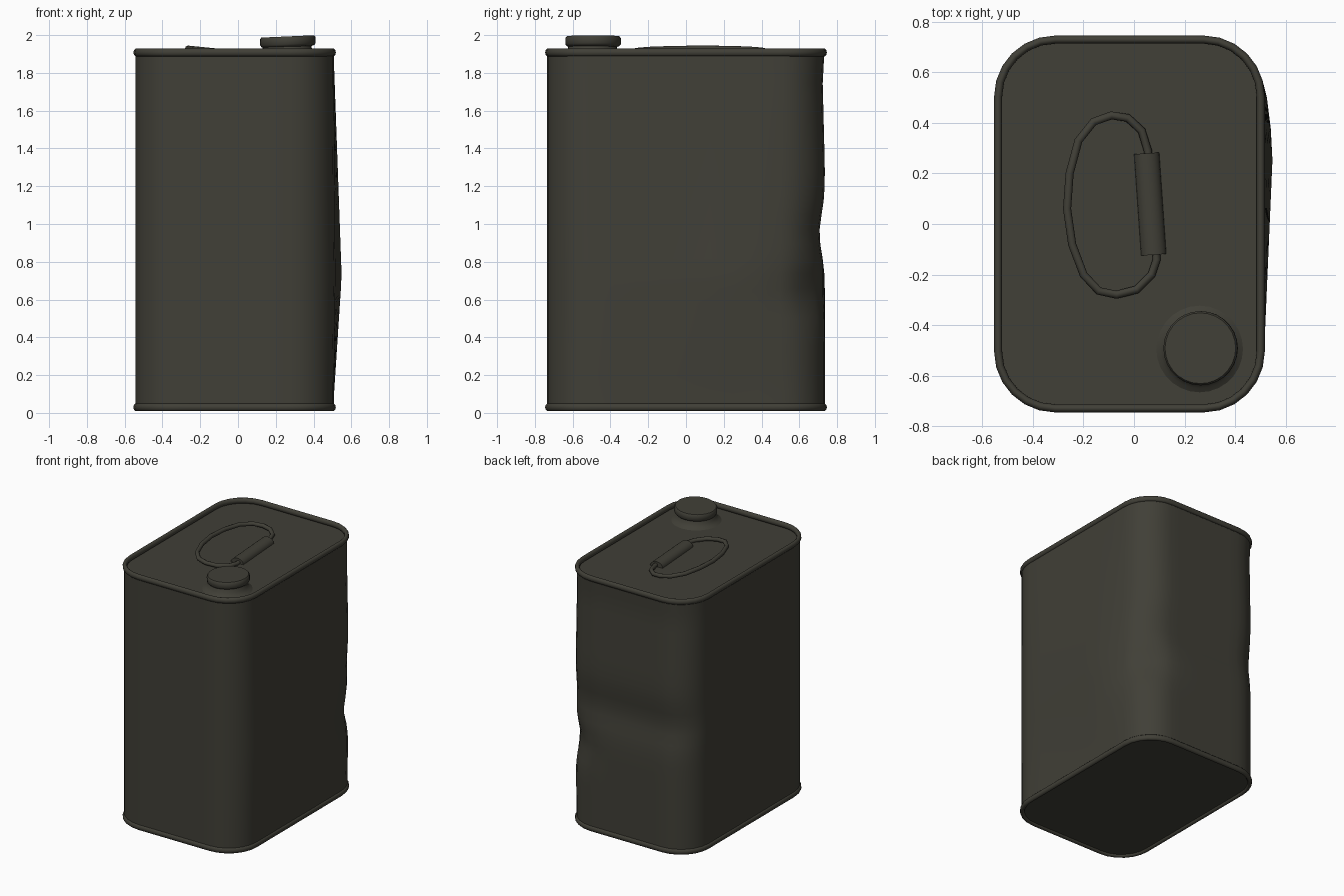
import bpy, bmesh, math
from mathutils import Vector, Matrix

cube = bpy.data.objects.get("Cube")
if cube:
    bpy.data.objects.remove(cube, do_unlink=True)

olive = bpy.data.materials.new("dark olive paint")
olive.use_nodes = True
COLOUR = (0.052, 0.050, 0.038, 1)
olive.diffuse_color = COLOUR
olive.node_tree.nodes["Principled BSDF"].inputs["Base Color"].default_value = COLOUR


def finish(bm, name, angle=40):
    bmesh.ops.recalc_face_normals(bm, faces=bm.faces)
    mesh = bpy.data.meshes.new(name)
    bm.to_mesh(mesh)
    bm.free()
    mesh.materials.append(olive)
    ob = bpy.data.objects.new(name, mesh)
    bpy.context.collection.objects.link(ob)
    bpy.ops.object.select_all(action="DESELECT")
    ob.select_set(True)
    bpy.context.view_layer.objects.active = ob
    bpy.ops.object.shade_smooth_by_angle(angle=math.radians(angle))
    return ob


def outline(grow, z, cx=-0.018, hx=0.525, hy=0.735, r=0.23, arc=6, cuts=8):
    """Rounded rectangle with subdivided straight sides."""
    pts = []
    for k, (sx, sy) in enumerate(((1, 1), (-1, 1), (-1, -1), (1, -1))):
        for i in range(arc + 1):
            a = math.pi / 2 * (k + i / arc)
            pts.append(Vector((cx + sx * (hx - r) + (r + grow) * math.cos(a),
                               sy * (hy - r) + (r + grow) * math.sin(a), z)))
    full = []
    for i, p in enumerate(pts):
        full.append(p)
        if i % (arc + 1) == arc:
            q = pts[(i + 1) % len(pts)]
            full += [p.lerp(q, j / cuts) for j in range(1, cuts)]
    return full


def loft(bm, rings, cap_start=False, cap_end=False, closed=False):
    loops = [[bm.verts.new(p) for p in ring] for ring in rings]
    pairs = list(zip(loops, loops[1:]))
    if closed:
        pairs.append((loops[-1], loops[0]))
    for a, b in pairs:
        for i in range(len(a)):
            j = (i + 1) % len(a)
            bm.faces.new((a[i], a[j], b[j], b[i]))
    if cap_start:
        bm.faces.new(loops[0])
    if cap_end:
        bm.faces.new(loops[-1])


def tent(value, peak, low, high):
    t = (value - low) / (peak - low) if value < peak else (high - value) / (high - peak)
    return max(0.0, min(1.0, t))


def bump(p, centre, size):
    return math.exp(-sum(((a - b) / s) ** 2 for a, b, s in zip(p, centre, size)))


# Sheet metal body with a bulged side and a dented back
bm = bmesh.new()
STEPS = 24
rings = [outline(0, 0.04 + 1.86 * i / STEPS) for i in range(STEPS + 1)]
loft(bm, rings)
for v in bm.verts:
    p = v.co.copy()
    side = tent(p.x, 0.5, 0.25, 0.8)
    back = tent(p.y, 0.72, 0.45, 1.0)
    v.co.x += 0.045 * side * tent(p.z, 0.72, 0.08, 1.88) * tent(p.y, 0.3, -0.7, 0.72)
    v.co.y -= 0.03 * back * math.exp(-((p.z - 0.95) / 0.14) ** 2)
    v.co.y -= 0.012 * back * tent(p.z, 1.75, 1.3, 1.95)
    dent = bump(p, (0.42, 0.66, 0.64), (0.16, 0.16, 0.13))
    v.co -= Vector((0.03, 0.03, 0)) * dent
finish(bm, "can_body", 50)

# Recessed lid and base panels
for name, z in (("lid_panel", 1.885), ("base_panel", 0.025)):
    bm = bmesh.new()
    bm.faces.new([bm.verts.new(p) for p in outline(-0.003, z)])
    finish(bm, name)

# Rolled seams round the top and bottom
for name, z in (("top_seam", 1.908), ("bottom_seam", 0.03)):
    bm = bmesh.new()
    section = [(2 * math.pi * i / 10) for i in range(10)]
    loft(bm, [outline(-0.005 + 0.016 * math.cos(a), z + 0.021 * math.sin(a))
              for a in section], closed=True)
    finish(bm, name, 60)


def lathe(name, profile, base, tilt=0.0, sides=28, angle=40):
    bm = bmesh.new()
    turn = Matrix.Translation(base) @ Matrix.Rotation(tilt, 4, "Y")
    rings = [[turn @ Vector((r * math.cos(2 * math.pi * i / sides),
                             r * math.sin(2 * math.pi * i / sides), z))
              for i in range(sides)] for r, z in profile]
    loft(bm, rings, True, True)
    return finish(bm, name, angle)


# Flared spout and tilted screw cap
lathe("spout_neck", [(0.175, 0), (0.155, 0.012), (0.135, 0.03), (0.125, 0.07)],
      (0.26, -0.495, 1.883))
lathe("screw_cap", [(0.125, -0.005), (0.14, 0), (0.147, 0.01), (0.147, 0.042), (0.14, 0.051)],
      (0.265, -0.492, 1.942), tilt=-0.045)

# Wire carrying loop, slightly raised on its free side
path = [(0.055, 0.2), (0.055, 0.29), (0.03, 0.37), (-0.025, 0.42), (-0.09, 0.43),
        (-0.16, 0.405), (-0.22, 0.33), (-0.255, 0.2), (-0.265, 0.06), (-0.245, -0.08),
        (-0.2, -0.2), (-0.14, -0.265), (-0.07, -0.28), (0.01, -0.26), (0.07, -0.2),
        (0.09, -0.14), (0.08, -0.05)]
points = [Vector((x, y, 1.902 - 0.1 * x)) for x, y in path]
bm = bmesh.new()
rings = []
for i, p in enumerate(points):
    along = (points[(i + 1) % len(points)] - points[i - 1]).normalized()
    out = along.cross(Vector((0, 0, 1))).normalized()
    up = out.cross(along)
    rings.append([p + 0.016 * (out * math.cos(a) + up * math.sin(a))
                  for a in (2 * math.pi * k / 8 for k in range(8))])
loft(bm, rings, closed=True)
finish(bm, "handle_loop", 60)

# Sheet sleeve that holds the loop to the lid
start, end = Vector((0.05, 0.28, 1.884)), Vector((0.078, -0.122, 1.884))
across = (end - start).cross(Vector((0, 0, 1))).normalized()
bm = bmesh.new()
loft(bm, [[p + across * 0.05 * math.cos(a) + Vector((0, 0, 0.04 * math.sin(a)))
           for a in (math.pi * k / 10 for k in range(11))] for p in (start, end)], True, True)
finish(bm, "handle_sleeve")
